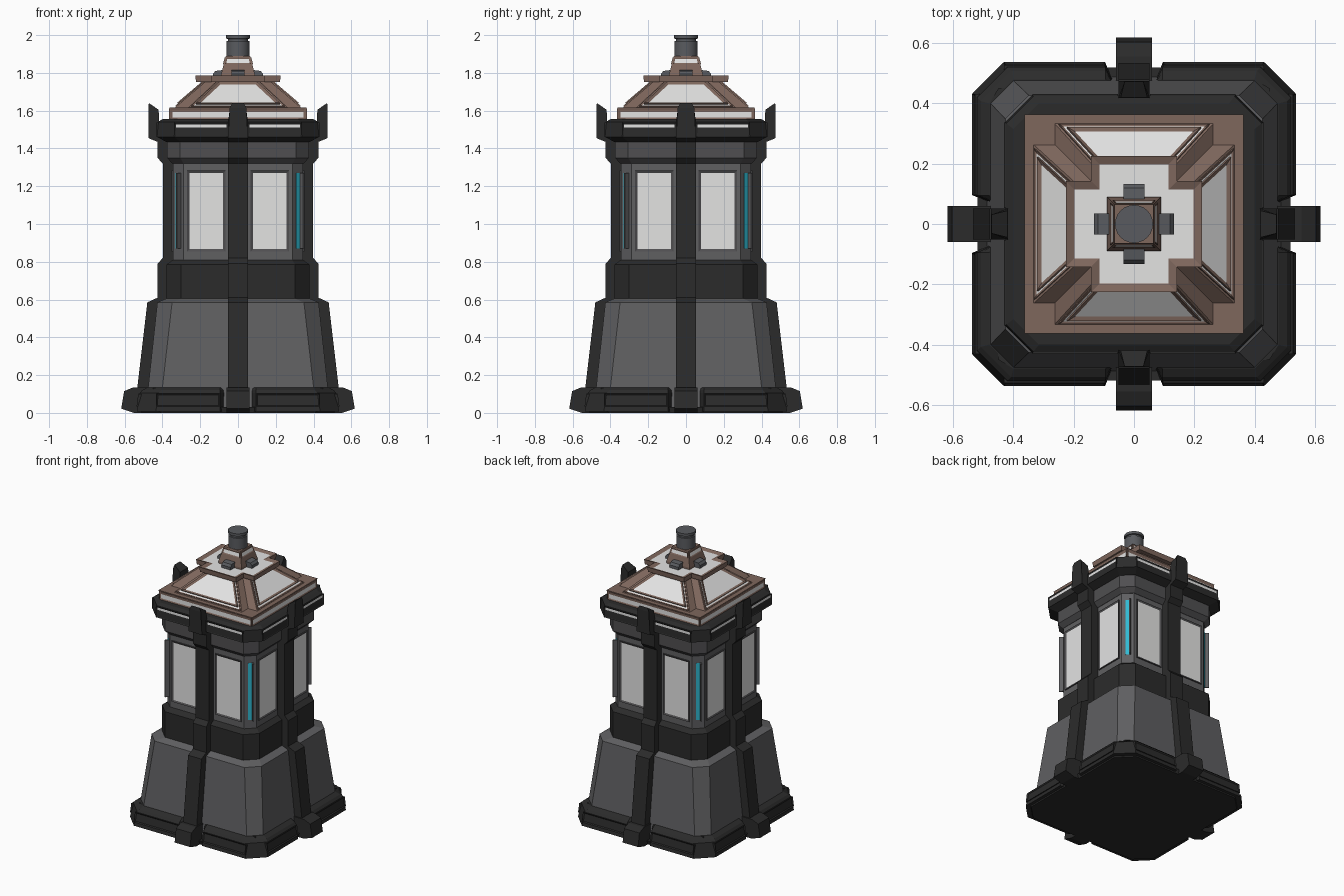
import bpy, bmesh, math
from mathutils import Matrix, Vector

if "Cube" in bpy.data.objects:
    bpy.data.objects.remove(bpy.data.objects["Cube"])


def material(name, r, g, b):
    m = bpy.data.materials.new(name)
    m.use_nodes = True
    m.diffuse_color = (r, g, b, 1)
    m.node_tree.nodes["Principled BSDF"].inputs["Base Color"].default_value = (r, g, b, 1)
    return m


BLACK = material("black metal", 0.024, 0.024, 0.024)
GREY = material("grey metal", 0.115, 0.115, 0.12)
DARK = material("dark grey metal", 0.08, 0.078, 0.082)
WHITE = material("off white glass", 0.77, 0.77, 0.765)
BROWN = material("brown roof", 0.21, 0.135, 0.108)
CYAN = material("cyan light", 0.03, 0.5, 0.66)
STEEL = material("steel", 0.1, 0.105, 0.115)


def octagon(h, c):
    a = h - c
    return [(a, h), (h, a), (h, -a), (a, -h), (-a, -h), (-h, -a), (-h, a), (-a, h)]


def square(h):
    return [(h, h), (h, -h), (-h, -h), (-h, h)]


def notched(h, a):
    """Square with stepped-in corners."""
    quarter = [(a, h), (a, a), (h, a)]
    return [p for k in range(4) for p in
            [(x, y) if k == 0 else (y, -x) if k == 1 else (-x, -y) if k == 2 else (-y, x)
             for x, y in quarter]]


def loft(bm, rings):
    """Skin a list of equal-length 3D rings and cap both ends; returns the end cap."""
    vs = [[bm.verts.new(p) for p in ring] for ring in rings]
    n = len(vs[0])
    faces = [bm.faces.new((lo[i], lo[(i + 1) % n], hi[(i + 1) % n], hi[i]))
             for lo, hi in zip(vs, vs[1:]) for i in range(n)]
    faces.append(bm.faces.new(vs[0]))
    faces.append(bm.faces.new(vs[-1]))
    bmesh.ops.recalc_face_normals(bm, faces=faces)
    return faces[-1]


def stack(bm, *layers):
    """Loft flat outlines given as (z, outline)."""
    return loft(bm, [[(x, y, z) for x, y in outline] for z, outline in layers])


def inset(bm, face, border, depth):
    bmesh.ops.inset_region(bm, faces=[face], thickness=border, depth=-depth, use_even_offset=True)
    face.material_index = 1


def panel(bm, corners, border, lift=0.008):
    """Framed plate on a surface, corners counter-clockwise from outside."""
    c = [Vector(p) for p in corners]
    n = (c[1] - c[0]).cross(c[3] - c[0]).normalized()
    top = loft(bm, [[p - n * 0.01 for p in c], [p + n * lift for p in c]])
    inset(bm, top, border, lift * 0.7)


def front_quad(x0, x1, z0, z1, y):
    return [(x0, -y, z0), (x1, -y, z0), (x1, -y, z1), (x0, -y, z1)]


def spin(bm):
    """Repeat everything around the four sides."""
    geom = bm.verts[:] + bm.edges[:] + bm.faces[:]
    for k in range(1, 4):
        d = bmesh.ops.duplicate(bm, geom=geom)["geom"]
        bmesh.ops.rotate(bm, verts=[v for v in d if isinstance(v, bmesh.types.BMVert)],
                         cent=(0, 0, 0), matrix=Matrix.Rotation(k * math.pi / 2, 3, "Z"))


def finish(name, bm, *mats, repeat=False):
    if repeat:
        spin(bm)
    me = bpy.data.meshes.new(name)
    bm.to_mesh(me)
    bm.free()
    for m in mats:
        me.materials.append(m)
    ob = bpy.data.objects.new(name, me)
    bpy.context.collection.objects.link(ob)
    return ob


def solid(name, mat, *layers):
    bm = bmesh.new()
    stack(bm, *layers)
    return finish(name, bm, mat)


# Stacked body sections
solid("base_plate", BLACK, (0, octagon(0.51, 0.1)), (0.03, octagon(0.52, 0.1)))
solid("lower_body", GREY, (0.03, octagon(0.487, 0.075)), (0.585, octagon(0.427, 0.078)),
      (0.605, octagon(0.38, 0.078)))
solid("waist_band", BLACK, (0.59, octagon(0.378, 0.075)), (0.785, octagon(0.378, 0.075)),
      (0.81, octagon(0.345, 0.058)))
solid("upper_body", GREY, (0.8, octagon(0.345, 0.057)), (1.33, octagon(0.345, 0.057)))
solid("cornice", DARK, (1.32, octagon(0.347, 0.058)), (1.35, octagon(0.376, 0.07)),
      (1.46, octagon(0.376, 0.07)))
solid("upper_ring", BLACK, (1.435, octagon(0.38, 0.075)), (1.46, octagon(0.428, 0.09)),
      (1.54, octagon(0.424, 0.09)), (1.555, octagon(0.4, 0.085)))


# Base ring corners
def corner(h, c=0.1, g=0.095, inn=0.45):
    return [(g, h), (h - c, h), (h, h - c), (h, g), (inn, g - 0.035), (inn, inn), (g - 0.035, inn)]


bm = bmesh.new()
stack(bm, (0.008, corner(0.535)), (0.105, corner(0.52)), (0.12, corner(0.508)),
      (0.135, corner(0.48, 0.08)))
finish("base_ring", bm, BLACK, repeat=True)


# Centre fins with hooks, and feet
def extrude_profile(bm, profile, w):
    loft(bm, [[(x, -d, z) for d, z in profile] for x in (-w, w)])


bm = bmesh.new()
extrude_profile(bm, [(0.3, 0.1), (0.537, 0.1), (0.48, 0.585), (0.426, 0.61), (0.426, 0.79),
                     (0.398, 0.82), (0.398, 1.32), (0.426, 1.35), (0.426, 1.435),
                     (0.475, 1.455), (0.475, 1.615), (0.472, 1.64), (0.42, 1.605),
                     (0.418, 1.54), (0.3, 1.54)], 0.052)
for v in bm.verts:
    if v.co.z > 1.6:
        v.co.x *= 0.6 if v.co.z > 1.63 else 0.85
finish("centre_fins", bm, BLACK, repeat=True)

bm = bmesh.new()
extrude_profile(bm, [(0.45, 0), (0.55, 0), (0.618, 0.022), (0.603, 0.115),
                     (0.555, 0.135), (0.45, 0.135)], 0.06)
finish("feet", bm, BLACK, repeat=True)

# Windows and light strips in mirrored pairs on each side
windows, top_lights, base_lights = bmesh.new(), bmesh.new(), bmesh.new()
for s in (-1, 1):
    def pair(a, b):
        return sorted((s * a, s * b))
    panel(windows, front_quad(*pair(0.067, 0.269), 0.855, 1.282, 0.345), 0.012)
    panel(top_lights, front_quad(*pair(0.053, 0.337), 1.46, 1.537, 0.423), 0.009)
    x0, x1 = pair(0.097, 0.432)
    panel(base_lights, [(x0, -0.523, 0.033), (x1, -0.523, 0.033),
                        (x1, -0.514, 0.1), (x0, -0.514, 0.1)], 0.01, 0.014)
finish("windows", windows, DARK, WHITE, repeat=True)
finish("upper_ring_lights", top_lights, BLACK, WHITE, repeat=True)
finish("base_ring_lights", base_lights, BLACK, WHITE, repeat=True)


# Corner light strips, each shielded by a guard on one side
def corner_strip(name, mat, u0, u1, height):
    bm = bmesh.new()
    outline = [(u0, -0.44), (u1, -0.44), (u1, -0.449 - height), (u0, -0.449 - height)]
    stack(bm, (0.87, outline), (1.27, outline))
    bmesh.ops.rotate(bm, verts=bm.verts, cent=(0, 0, 0),
                     matrix=Matrix.Rotation(math.pi / 4, 3, "Z"))
    finish(name, bm, mat, repeat=True)


corner_strip("corner_lights", CYAN, -0.015, 0.011, 0.003)
corner_strip("corner_light_guards", GREY, 0.011, 0.02, 0.028)

# Roof slab with edge lights
solid("roof_slab", BROWN, (1.55, square(0.356)), (1.617, square(0.363)))
bm = bmesh.new()
panel(bm, front_quad(-0.357, 0.357, 1.555, 1.612, 0.359), 0.009, 0.005)
finish("roof_edge_lights", bm, BROWN, WHITE, repeat=True)

# Sloped roof with notched corners and glazed slopes
Z0, Z1, H0, H1 = 1.615, 1.76, 0.335, 0.165
solid("roof_slopes", BROWN, (Z0, notched(H0, 0.265)), (Z1, notched(H1, 0.11)))


def slope_quad(t0, t1, w0, w1, z0, z1, h0, h1):
    ends = [(w, -(h0 + (h1 - h0) * t), z0 + (z1 - z0) * t) for t, w in ((t0, w0), (t1, w1))]
    (a, ya, za), (b, yb, zb) = ends
    return [(-a, ya, za), (a, ya, za), (b, yb, zb), (-b, yb, zb)]


bm = bmesh.new()
panel(bm, slope_quad(0.04, 0.95, 0.25, 0.108, Z0, Z1, H0, H1), 0.008, 0.006)
panel(bm, slope_quad(0.12, 0.9, 0.222, 0.1, Z0, Z1, H0, H1), 0.014, 0.012)
finish("roof_glass", bm, BROWN, WHITE, repeat=True)

# Cross-shaped top plate
bm = bmesh.new()
cap = stack(bm, (1.752, notched(0.222, 0.14)), (1.786, notched(0.226, 0.143)))
inset(bm, cap, 0.028, 0.01)
finish("top_plate", bm, BROWN, WHITE)

# Small blocks around the cap
bm = bmesh.new()
extrude_profile(bm, [(0.06, 1.77), (0.133, 1.77), (0.133, 1.795), (0.12, 1.81), (0.06, 1.818)], 0.035)
finish("vent_blocks", bm, STEEL, repeat=True)

# Cap and chimney
solid("cap", BROWN, (1.77, square(0.09)), (1.79, square(0.09)), (1.89, square(0.064)))
bm = bmesh.new()
panel(bm, slope_quad(0.57, 0.9, 0.069, 0.062, 1.79, 1.89, 0.09, 0.064), 0.006, 0.004)
finish("cap_lights", bm, BROWN, WHITE, repeat=True)


def circle(r, n=24):
    return [(r * math.cos(2 * math.pi * i / n), r * math.sin(2 * math.pi * i / n)) for i in range(n)]


chimney = solid("chimney", STEEL, (1.88, circle(0.062)), (1.968, circle(0.062)),
                (1.97, circle(0.054)), (1.98, circle(0.054)),
                (1.982, circle(0.063)), (2.0, circle(0.063)))
bpy.context.view_layer.objects.active = chimney
chimney.select_set(True)
bpy.ops.object.shade_smooth_by_angle(angle=math.radians(35))
